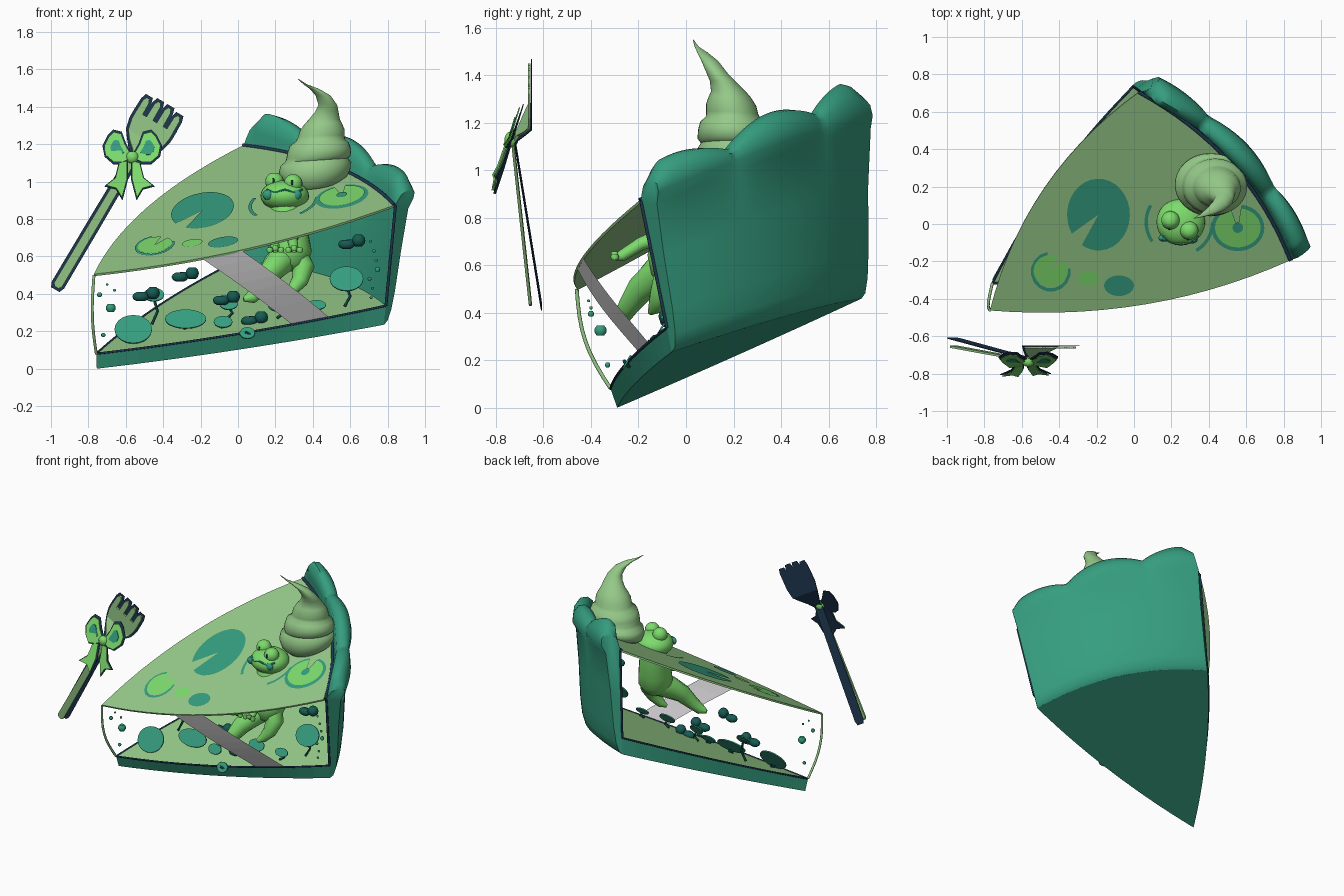
import bpy, bmesh, math, random
from mathutils import Vector as V

if "Cube" in bpy.data.objects:
    bpy.data.objects.remove(bpy.data.objects["Cube"])
random.seed(4)

def mat(name, r, g, b):
    m = bpy.data.materials.new(name)
    m.diffuse_color = [(c / 255) ** 2.2 for c in (r, g, b)] + [1]
    m.use_nodes = True
    m.node_tree.nodes["Principled BSDF"].inputs["Base Color"].default_value = m.diffuse_color
    return m

TEAL = mat("crust teal", 56, 156, 126)
SAGE = mat("sage green", 148, 200, 136)
BRIGHT = mat("bright green", 124, 218, 108)
NAVY = mat("navy", 36, 58, 82)
DARK = mat("dark teal", 28, 92, 84)
GREY = mat("pale grey", 212, 210, 212)

def mesh(name, verts, faces, mats, rule=None, smooth=False, thick=0):
    me = bpy.data.meshes.new(name)
    me.from_pydata([tuple(v) for v in verts], [], faces)
    bm = bmesh.new(); bm.from_mesh(me)
    bmesh.ops.recalc_face_normals(bm, faces=bm.faces)
    bm.to_mesh(me); bm.free()
    for m in (mats if isinstance(mats, list) else [mats]):
        me.materials.append(m)
    if rule:
        for p in me.polygons:
            p.material_index = rule(p)
    ob = bpy.data.objects.new(name, me)
    bpy.context.collection.objects.link(ob)
    if smooth:
        for o in bpy.context.selected_objects:
            o.select_set(False)
        ob.select_set(True)
        bpy.context.view_layer.objects.active = ob
        bpy.ops.object.shade_smooth_by_angle(angle=math.radians(50))
    if thick:
        s = ob.modifiers.new("thickness", 'SOLIDIFY'); s.thickness = thick; s.offset = 0
    return ob

def loft(name, rings, m):
    n, k = len(rings[0]), len(rings)
    faces = [(i*n+j, i*n+(j+1) % n, (i+1)*n+(j+1) % n, (i+1)*n+j) for i in range(k-1) for j in range(n)]
    faces += [tuple(range(n)), tuple(range((k-1)*n, k*n))]
    return mesh(name, [p for r in rings for p in r], faces, m, smooth=True)

def tube(name, pts, radii, m, n=10):
    pts = [V(p) for p in pts]
    if not isinstance(radii, list): radii = [radii] * len(pts)
    rings = []
    for i, p in enumerate(pts):
        d = (pts[min(i+1, len(pts)-1)] - pts[max(i-1, 0)]).normalized()
        a = d.cross(V((0.3, 1, 0.2))).normalized(); b = d.cross(a)
        rings.append([p + radii[i]*(a*math.cos(q*math.tau/n) + b*math.sin(q*math.tau/n)) for q in range(n)])
    return loft(name, rings, m)

def ball(name, c, r, m, seg=16):
    r = V((r, r, r)) if isinstance(r, (int, float)) else V(r)
    rings = []
    for i in range(1, seg//2):
        a = math.pi*i/(seg//2)
        rings.append([V(c) + V((r.x*math.sin(a)*math.cos(q*math.tau/seg), r.y*math.sin(a)*math.sin(q*math.tau/seg),
                                -r.z*math.cos(a))) for q in range(seg)])
    return loft(name, rings, m)

# ---- slice frame: tip, right and back corners at the bottom (t=0) and top (t=1)
LOW = [V((-.755, -.29, 0)), V((.78, -.06, .235)), V((-.01, .74, .46))]
TOP = [V((-.77, -.46, .5)), V((.84, -.19, .87)), V((.03, .71, 1.19))]
FLOOR = .16

def edge(i, s, t, out=0, up=0):
    c = [a.lerp(b, t) for a, b in zip(LOW, TOP)]
    n = (c[1]-c[0]).cross(c[2]-c[0]).normalized()
    d = c[(i+1) % 3] - c[i]
    o = d.cross(n).normalized()
    bulge = .12 if i == 1 else .04 + (.075 if i == 0 else .09)*t
    return c[i] + d*s + o*(4*s*(1-s)*bulge + out) + n*up

def outline(t, k=14):
    return [edge(i, j/k, t) for i in range(3) for j in range(k)]

# base crust slab with green floor
a, b = outline(0), outline(FLOOR)
n = len(a)
mesh("base_crust", a+b, [(i, (i+1) % n, n+(i+1) % n, n+i) for i in range(n)] + [tuple(range(n)), tuple(range(n, 2*n))],
     [TEAL, SAGE], rule=lambda p: 1 if p.index == n+1 else 0)
# jelly lid
mesh("top_surface", outline(1), [tuple(range(n))], SAGE, thick=.012)

# back crust wall with a scalloped rim rolled outwards
rings = []
K = 60
for j in range(K+1):
    s = j/K
    e = min(1, .5 + 9*min(s, 1-s))
    wave = abs(math.cos(math.pi*(s-.1)/.42))**.8
    h = (.045 + .075*wave + .05*s*s)*e
    lean = .035*wave - .02
    prof = [(0, 0, 0), (0, .5, 0), (0, 1, 0), (.025, 1, h*.45), (.05+lean*.6, 1, h*.9), (.085+lean, 1, h),
            (.12+lean, 1, h*.85), (.135+lean, 1, h*.4), (.12+lean, 1, -.01), (.085, 1, -.05), (.078, .6, 0), (.06, .25, 0),
            (.045, .1, 0), (.025, .02, 0)]
    rings.append([edge(1, s, t, o, u) for o, t, u in prof])
loft("back_crust", rings, TEAL)

# tip edge of the jelly
bow = V((-.015, -.035, -.01))
tube("tip_edge", [LOW[0].lerp(TOP[0], FLOOR+(1-FLOOR)*i/8) + bow*math.sin(math.pi*i/8) for i in range(9)], .008, SAGE)
# dark seams where the filling meets the crust
R = range(17)
tube("floor_seam_front", [edge(0, i/16, FLOOR) for i in R], .006, NAVY)
tube("floor_seam_left", [edge(2, i/16, FLOOR) for i in R], .006, NAVY)
tube("top_seam", [edge(1, i/16, 1, -.004, .006) for i in R], .01, NAVY)
tube("right_seam", [edge(1, 0, FLOOR+(1-FLOOR)*i/8, .002) for i in range(9)], .008, NAVY)
tube("left_seam", [edge(1, 1, FLOOR+(1-FLOOR)*i/8) for i in range(9)], .007, NAVY)

# grey glint band on the cut face
v = []
for i in range(9):
    q = i/8
    t = 1 - q*(1-FLOOR)
    v += [edge(0, s, t, .015*math.sin(math.pi*q)) for s in (.345+.325*q, .475+.325*q)]
mesh("glint_band", v, [(2*i, 2*i+1, 2*i+3, 2*i+2) for i in range(8)], GREY)

# ---- lily pads painted on the lid
def on_top(x, y, lift):
    return V((x, y, .5 + .148*(x+.77) + .489*(y+.46) + lift))

def pad(name, x, y, rx, ry, m, notch=None, lift=.012):
    if notch is None:
        angs = [i*math.tau/28 for i in range(28)]
    else:
        angs = [math.radians(notch+13) + i*math.radians(334)/28 for i in range(29)]
    p = [on_top(x+rx*math.cos(q), y+ry*math.sin(q), lift) for q in angs]
    if notch is not None: p.append(on_top(x, y, lift))
    mesh(name, p, [tuple(range(len(p)))], m)

def arc(name, x, y, r, a0, a1, m, w=.009):
    v = [on_top(x+rr*math.cos(q), y+rr*math.sin(q), .011) for i in range(13)
         for q in [math.radians(a0+(a1-a0)*i/12)] for rr in (r-w, r+w)]
    mesh(name, v, [(2*i, 2*i+1, 2*i+3, 2*i+2) for i in range(12)], m)

pad("big_pad", -.19, .05, .168, .192, TEAL, -135)
pad("left_pad", -.445, -.25, .092, .085, BRIGHT, 55)
arc("left_pad_rim", -.445, -.255, .098, 100, 370, TEAL)
pad("small_pad_light", -.245, -.29, .055, .04, BRIGHT)
pad("small_pad_dark", -.08, -.33, .08, .055, TEAL)
pad("right_pad", .555, -.02, .122, .105, BRIGHT, 95, .015)
pad("right_pad_rim", .555, -.02, .142, .125, TEAL, 95, .009)
pad("right_pad_heart", .555, -.02, .028, .028, TEAL, None, .02)
arc("ripple_left", .245, .01, .18, 150, 215, TEAL)
arc("ripple_right", .245, .01, .175, -60, 0, TEAL)

# ---- whipped cream swirl with a curled tip
prof = [(.41, .21, 1.0, .14), (.41, .21, 1.02, .175), (.41, .21, 1.06, .192), (.415, .21, 1.095, .188), (.42, .21, 1.115, .168),
        (.43, .2, 1.13, .172), (.435, .2, 1.165, .17), (.435, .2, 1.2, .158), (.44, .2, 1.22, .132),
        (.445, .195, 1.24, .125), (.45, .19, 1.275, .12), (.455, .185, 1.31, .1), (.46, .18, 1.33, .085),
        (.475, .155, 1.375, .062), (.48, .13, 1.41, .05), (.455, .1, 1.46, .04), (.41, .07, 1.495, .025),
        (.36, .045, 1.52, .01), (.32, .03, 1.55, .002)]
rings = []
for i, (x, y, z, r) in enumerate(prof):
    ring = []
    k = max(0, 1 - i/14)
    for q in range(36):
        w = q*math.tau/36
        ring.append(V((x+r*math.cos(w), y+.88*r*math.sin(w), z + k*.022*math.sin(w+2.4) + .4*k**5*r*math.sin(w))))
    rings.append(ring)
loft("cream_swirl", rings, SAGE)

# ---- frog: head above the lid, body and limbs inside the jelly
ball("frog_head", (.25, .01, .925), (.13, .125, .083), BRIGHT, 28)
for i, (x, y, z) in enumerate([(.195, .02, 1.0), (.295, -.035, .99)]):
    ball(f"frog_eye_{i}", (x, y, z), .05, BRIGHT, 18)
    ball(f"frog_pupil_{i}", (x-.006, y-.047, z+.005), (.006, .006, .018), NAVY, 10)
    ball(f"frog_cheek_{i}", (.16+.15*i, -.075-.01*i, .93), (.03, .02, .028), TEAL, 12)
mouth = []
for i in range(11):
    w = math.radians(-140 + 10*i)
    mouth.append((.25+.123*math.cos(w), .01+.118*math.sin(w), .95 + .008*math.cos(i*1.25)))
tube("frog_mouth", mouth, .006, TEAL, 6)
tube("frog_body", [(.25, .01, .9), (.26, 0, .8), (.27, -.03, .7), (.28, -.05, .62), (.28, -.06, .55), (.28, -.06, .52)],
     [.08, .095, .11, .115, .085, .03], BRIGHT, 16)
tube("frog_left_leg", [(.26, -.05, .6), (.21, -.12, .56), (.16, -.19, .5), (.12, -.24, .43), (.07, -.27, .38), (.03, -.28, .37)],
     [.08, .075, .06, .045, .035, .012], BRIGHT, 12)
tube("frog_right_leg", [(.31, -.05, .6), (.35, -.08, .54), (.33, -.11, .47), (.29, -.13, .42), (.26, -.15, .4)],
     [.07, .06, .045, .03, .012], BRIGHT, 12)
for i, x in enumerate((.2, .3)):
    tube(f"frog_arm_{i}", [(x, -.08, .73), (x-.01, -.19, .69), (x, -.27, .64), (x, -.3, .63)], [.035, .028, .024, .012], BRIGHT)
    for j in range(3):
        ball(f"frog_finger_{i}_{j}", (x-.03+.03*j, -.3, .635+.01*(j == 1)), .018, BRIGHT, 8)

# ---- pond plants on the floor: tilted leaves with stems
plants = [(-.56, .21, .1, .075, -.2), (-.28, .265, .11, .05, -.12), (-.08, .25, .05, .03, -.15), (.05, .19, .04, .03, -.25),
          (.58, .48, .09, .065, -.03), (-.45, .395, .055, .035, -.02), (-.05, .35, .05, .035, -.05), (.42, .34, .05, .025, -.1),
          (.22, .34, .06, .035, -.1)]
for i, (x, z, rx, rz, y) in enumerate(plants):
    p = [(x+rx*math.cos(w), y+.6*rz*math.sin(w), z+rz*math.sin(w)) for w in [q*math.tau/20 for q in range(20)]]
    mesh(f"leaf_{i}", p, [tuple(range(20))], TEAL, thick=.008)
    ground = .09+.096*(x+.77)+.393*(y+.32)
    tube(f"stem_{i}", [(x, y+.01, z-rz*.6), (x+.02, y, (z-rz*.6+ground)/2), (x-.01, y-.01, ground)], .008, DARK, 6)
# tadpoles
for i, (x, z, y) in enumerate([(-.28, .5, -.08), (-.49, .395, -.04), (-.06, .375, -.08), (.61, .675, -.06), (.09, .265, -.12)]):
    ball(f"tadpole_head_{i}", (x+.035, y, z+.01), .036, DARK, 12)
    ball(f"tadpole_body_{i}", (x-.03, y, z-.01), (.045, .03, .028), DARK, 12)
    tube(f"tadpole_tail_{i}", [(x-.03, y, z), (x, y, z), (x+.03, y, z)], .016, DARK, 6)
# bubbles
bubbles = [(-.68, -.36, .325, .027), (-.72, -.33, .18, .012), (-.74, -.4, .395, .014), (-.66, -.4, .42, .008), (-.7, -.41, .45, .007)]
bubbles += [(.7+.05*random.random(), -.1, .38+.05*i, .007+.009*random.random()) for i in range(7)]
for i, (x, y, z, r) in enumerate(bubbles):
    ball(f"bubble_{i}", (x, y, z), r, TEAL, 10)

# ---- fork: flat pieces in (along, across) coordinates with a navy backing
def fork_y(a, back):
    bend = -.655 - .075*min(a, .8)/.8 + .07*max(0, min(1, (a-.8)/.12))
    return bend + (.009 + .036*max(0, 1-a/.8) if back else 0)

def fork_piece(name, rows):
    for m, g, back in ((SAGE, 0, 0), (NAVY, .014, 1)):
        last = len(rows)-1
        v = []
        for i, (a, l, r) in enumerate(rows):
            a += g*(i == last) - g*(i == 0)
            v += [(-.97+.51*a+.86*b, fork_y(a, back), .435+.86*a-.51*b) for b in (l-g, r+g)]
        mesh(name + ("_outline" if back else ""), v, [(2*i, 2*i+1, 2*i+3, 2*i+2) for i in range(last)], m,
             thick=.004 if back else .012)

fork_piece("fork_handle", [(0, -.012, .012), (.015, -.024, .024), (.4, -.023, .023), (.8, -.02, .02), (.86, -.025, .025)])
fork_piece("fork_palm", [(.84, -.025, .025), (.88, -.07, .07), (.92, -.1, .1), (.98, -.114, .114), (1.03, -.115, .115)])
for i in range(4):
    c = -.095 + .0633*i
    end = 1.137 - .012*abs(i-1.5)
    fork_piece(f"fork_tine_{i}", [(1.01, c-.02, c+.02), (end-.02, c-.018, c+.018), (end, c-.008, c+.008)])

# ---- ribbon bow on the fork
def ribbon(name, pts, scale, m, dy):
    cx = sum(p[0] for p in pts)/len(pts); cz = sum(p[1] for p in pts)/len(pts)
    v = []
    for x, z in pts:
        x, z = cx+(x-cx)*scale, cz+(z-cz)*scale
        v.append((-.565+x, -.735+.3*z-.2*abs(x)*(z < 0)+dy, 1.13+z))
    mesh(name, v, [tuple(range(len(v)))], m, thick=.005)

loop = [(0, .0), (.04, .07), (.06, .125), (.1, .135), (.125, .11), (.15, .06), (.14, .01), (.1, -.025), (.05, -.025)]
tail = [(.0, -.02), (.04, -.03), (.06, -.11), (.11, -.15), (.055, -.165), (.025, -.215), (.0, -.12)]
for side, sx in (("left", -1), ("right", 1)):
    for nm, shape in (("loop", loop), ("tail", tail)):
        pts = [(sx*x - (.03 if nm == "tail" and sx < 0 else 0), z) for x, z in shape]
        ribbon(f"bow_{nm}_{side}", pts, 1, BRIGHT, -.006)
        ribbon(f"bow_{nm}_{side}_outline", pts, 1.15, NAVY, .006)
    ribbon(f"bow_fold_{side}", [(sx*x, z) for x, z in loop], .5, TEAL, -.013)
ball("bow_knot", (-.565, -.735, 1.13), (.035, .03, .035), BRIGHT, 14)
